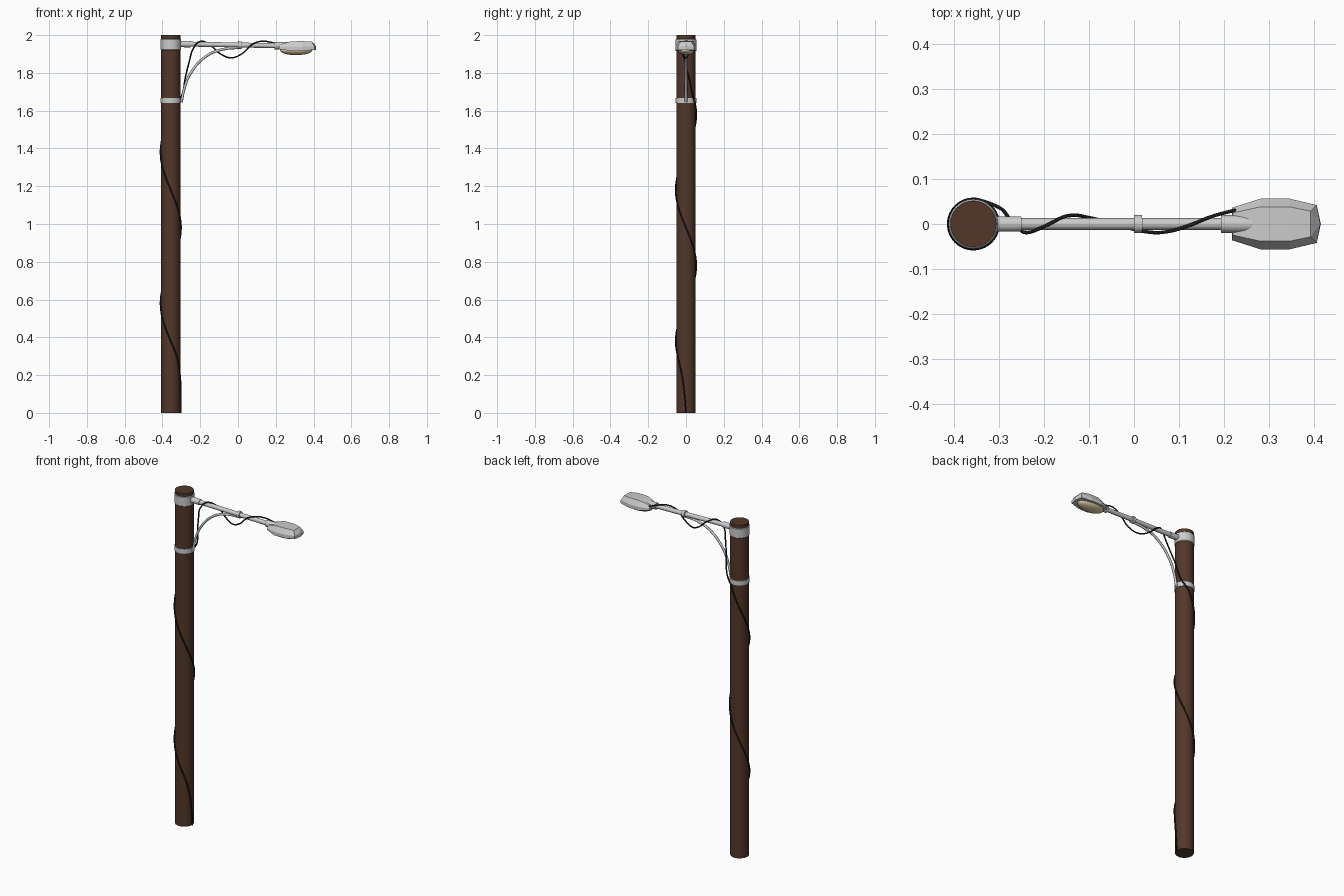
import bpy, bmesh, math
from mathutils import Vector

if "Cube" in bpy.data.objects:
    bpy.data.objects.remove(bpy.data.objects["Cube"])

PX = -0.356  # pole axis


def material(name, rgb):
    m = bpy.data.materials.new(name)
    m.diffuse_color = (*rgb, 1)
    m.use_nodes = True
    m.node_tree.nodes["Principled BSDF"].inputs["Base Color"].default_value = m.diffuse_color
    return m


wood = material("wood", (0.085, 0.038, 0.022))
black = material("black_rubber", (0.012, 0.012, 0.012))
cream = material("lens_cream", (0.75, 0.62, 0.36))


def smooth(ob, deg=35):
    bpy.ops.object.select_all(action='DESELECT')
    ob.select_set(True)
    bpy.context.view_layer.objects.active = ob
    bpy.ops.object.shade_smooth_by_angle(angle=math.radians(deg))


def rod(name, a, b, r, sides=16, mat=None, bevel=0):
    a, b = Vector(a), Vector(b)
    d = b - a
    bpy.ops.mesh.primitive_cylinder_add(vertices=sides, radius=r, depth=d.length,
                                        location=(a + b) / 2,
                                        rotation=d.to_track_quat('Z', 'Y').to_euler())
    ob = bpy.context.object
    ob.name = name
    if mat:
        ob.data.materials.append(mat)
    if bevel:
        m = ob.modifiers.new("bevel", 'BEVEL')
        m.width, m.segments = bevel, 1
    smooth(ob)
    return ob


def tube(name, pts, r, mat=None, res=5):
    cu = bpy.data.curves.new(name, 'CURVE')
    cu.dimensions = '3D'
    cu.bevel_depth, cu.bevel_resolution = r, 2
    cu.resolution_u = res
    cu.use_fill_caps = True
    sp = cu.splines.new('BEZIER')
    sp.bezier_points.add(len(pts) - 1)
    for bp, p in zip(sp.bezier_points, pts):
        bp.co = p
        bp.handle_left_type = bp.handle_right_type = 'AUTO'
    if mat:
        cu.materials.append(mat)
    ob = bpy.data.objects.new(name, cu)
    bpy.context.collection.objects.link(ob)
    return ob


# Wooden pole and its two clamps
rod("pole", (PX, 0, 0), (PX, 0, 2), 0.051, 32, wood)
rod("upper_clamp", (PX, 0, 1.922), (PX, 0, 1.98), 0.055, 32, bevel=0.003)
rod("lower_clamp", (PX, 0, 1.64), (PX, 0, 1.667), 0.055, 32)

# Arm with sleeves and ring, sloping slightly down toward the lamp
def arm_z(x):
    return 1.953 - 0.018 * (x + 0.3)


def arm_part(name, x0, x1, r):
    rod(name, (x0, 0, arm_z(x0)), (x1, 0, arm_z(x1)), r, 16)


arm_part("arm", -0.32, 0.26, 0.013)
arm_part("pole_socket", -0.32, -0.25, 0.017)
arm_part("brace_ring", 0.0, 0.018, 0.020)
arm_part("lamp_socket", 0.193, 0.265, 0.020)

# Curved brace under the arm
tube("brace", [(-0.299, 0, 1.645), (-0.285, 0, 1.715), (-0.25, 0, 1.80), (-0.166, 0, 1.89),
               (-0.08, 0, 1.925), (0.01, 0, 1.934)], 0.007)

# Cable: winds round the pole, then weaves along the arm
cable = []
for z, ang in [(0.0, 0), (0.1, -9), (0.2, -24)]:
    a = math.radians(ang)
    cable.append((PX + 0.054 * math.cos(a), 0.054 * math.sin(a), z))
n = 26
for i in range(n + 1):
    z = 0.3 + (1.62 - 0.3) * i / n
    a = -2 * math.pi * (z - 0.18) / 0.8
    cable.append((PX + 0.0545 * math.cos(a), 0.0545 * math.sin(a), z))
cable += [(-0.298, 0.036, 1.68), (-0.279, 0.016, 1.775), (-0.258, -0.006, 1.86),
          (-0.236, -0.019, 1.93), (-0.2, -0.006, 1.967), (-0.148, 0.018, 1.947),
          (-0.095, 0.013, 1.902), (-0.037, -0.002, 1.88), (0.026, -0.017, 1.905),
          (0.074, -0.017, 1.95), (0.12, -0.004, 1.967), (0.17, 0.016, 1.963),
          (0.225, 0.031, 1.945)]
tube("cable", cable, 0.004, black)

# Faceted lamp housing lofted from cross-sections: base x, top x, half width, base z, top z
sections = [(0.217, 0.219, 0.036, 1.925, 1.950), (0.28, 0.28, 0.056, 1.917, 1.967),
            (0.345, 0.345, 0.056, 1.917, 1.968), (0.405, 0.391, 0.042, 1.922, 1.965)]
profile = [(-1, 0), (-1, 0.42), (-0.68, 1), (0.68, 1), (1, 0.42), (1, 0), (0, 0)]
bm = bmesh.new()
rings = []
for k, (xb, xt, w, zb, zt) in enumerate(sections):
    ring = []
    for y, f in profile:
        bulge = 0.009 if k == 3 and y == 0 else 0
        x = xb if f < 0.5 else xt
        ring.append(bm.verts.new((x + bulge, y * w, zb + f * (zt - zb))))
    rings.append(ring)
for r0, r1 in zip(rings, rings[1:]):
    for i in range(len(profile)):
        j = (i + 1) % len(profile)
        bm.faces.new((r0[i], r0[j], r1[j], r1[i]))
bm.faces.new(rings[0])
# end cap fans out around a nose point
nose = bm.verts.new((0.413, 0, 1.942))
for i in range(len(profile)):
    bm.faces.new((rings[-1][i], rings[-1][(i + 1) % len(profile)], nose))
bmesh.ops.recalc_face_normals(bm, faces=bm.faces[:])
me = bpy.data.meshes.new("lamp_housing")
bm.to_mesh(me)
bm.free()
bpy.context.collection.objects.link(bpy.data.objects.new("lamp_housing", me))

# Glass lens bulging under the housing
bpy.ops.mesh.primitive_uv_sphere_add(segments=24, ring_count=12, radius=1, location=(0.308, 0, 1.92))
lens = bpy.context.object
lens.name = "lens"
lens.scale = (0.086, 0.044, 0.026)
lens.data.materials.append(cream)
smooth(lens, 60)
